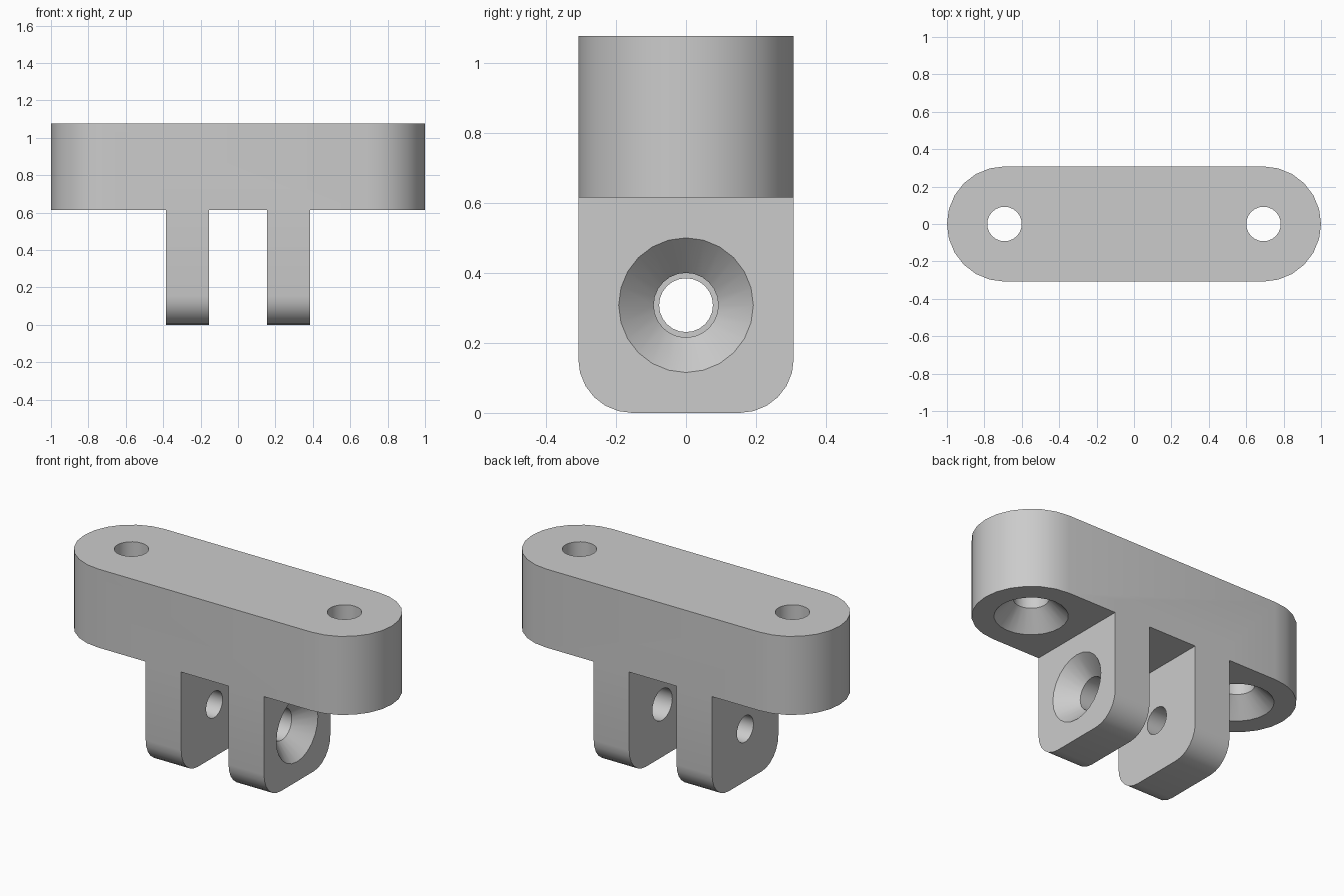
import bpy, bmesh
from math import sin, cos, pi
from mathutils import Vector

if "Cube" in bpy.data.objects:
    bpy.data.objects.remove(bpy.data.objects["Cube"], do_unlink=True)

U = 1 / 13      # working unit: the bar is 26 units long and 8 wide
SEGS = 24       # sides of a full circle

grey = bpy.data.materials.new("plain_grey")
grey.use_nodes = True
grey.diffuse_color = (0.6, 0.6, 0.6, 1)
grey.node_tree.nodes["Principled BSDF"].inputs["Base Color"].default_value = (0.6, 0.6, 0.6, 1)


def arc(cx, cy, r, start, quarters):
    """Points of an arc made of whole quarter turns."""
    n = quarters * SEGS // 4
    return [(cx + r * cos(start + i * 2 * pi / SEGS),
             cy + r * sin(start + i * 2 * pi / SEGS)) for i in range(n + 1)]


def circle(cx, cy, r):
    return arc(cx, cy, r, 0, 4)[:-1]


def loft(name, sections, axis):
    """Solid through (position, outline) sections stacked along an axis."""
    bm = bmesh.new()
    rings = []
    for pos, outline in sections:
        place = (lambda a, b: (a, b, pos)) if axis == "z" else (lambda a, b: (pos, a, b))
        rings.append([bm.verts.new(Vector(place(a, b)) * U) for a, b in outline])
    n = len(rings[0])
    for low, high in zip(rings, rings[1:]):
        for i in range(n):
            j = (i + 1) % n
            bm.faces.new((low[i], low[j], high[j], high[i]))
    bm.faces.new(rings[0][::-1])
    bm.faces.new(rings[-1])
    bmesh.ops.recalc_face_normals(bm, faces=bm.faces)
    mesh = bpy.data.meshes.new(name)
    bm.to_mesh(mesh)
    bm.free()
    mesh.materials.append(grey)
    obj = bpy.data.objects.new(name, mesh)
    bpy.context.collection.objects.link(obj)
    return obj


def combine(target, tool, operation):
    """Apply a boolean and remove the tool object."""
    mod = target.modifiers.new(operation.lower(), "BOOLEAN")
    mod.operation, mod.solver, mod.object = operation, "EXACT", tool
    bpy.ops.object.select_all(action="DESELECT")
    bpy.context.view_layer.objects.active = target
    target.select_set(True)
    bpy.ops.object.modifier_apply(modifier=mod.name)
    bpy.data.objects.remove(tool, do_unlink=True)


# Round-ended bar
stadium = arc(9, 0, 4, -pi / 2, 2) + arc(-9, 0, 4, pi / 2, 2)
bracket = loft("mounting_bracket", [(8, stadium), (14, stadium)], "z")

# Two lugs with rounded lower corners, merged into the bar
lug = [(4, 9), (-4, 9)] + arc(-2, 2, 2, pi, 1) + arc(2, 2, 2, -pi / 2, 1)
for side, start in (("right", -5), ("left", 2)):
    combine(bracket, loft(side + "_lug", [(start, lug), (start + 3, lug)], "x"), "UNION")

# Vertical screw holes, countersunk from below
for x in (-9, 9):
    cutter = loft("screw_hole_cutter", [(7.5, circle(x, 0, 3)), (9.3, circle(x, 0, 1.2)),
                                        (15, circle(x, 0, 1.2))], "z")
    combine(bracket, cutter, "DIFFERENCE")

# Countersunk pivot hole in the left lug, smaller plain hole in the right lug
pivot = loft("pivot_hole_cutter", [(1, circle(0, 4, 1.2)), (3.7, circle(0, 4, 1.2)),
                                   (5.5, circle(0, 4, 3))], "x")
combine(bracket, pivot, "DIFFERENCE")
plain = loft("thread_hole_cutter", [(-6, circle(0, 4, 1)), (-1, circle(0, 4, 1))], "x")
combine(bracket, plain, "DIFFERENCE")

# Smooth the rounds, keep the corners crisp
bpy.ops.object.select_all(action="DESELECT")
bracket.select_set(True)
bpy.context.view_layer.objects.active = bracket
bpy.ops.object.shade_smooth_by_angle(angle=pi / 6)
